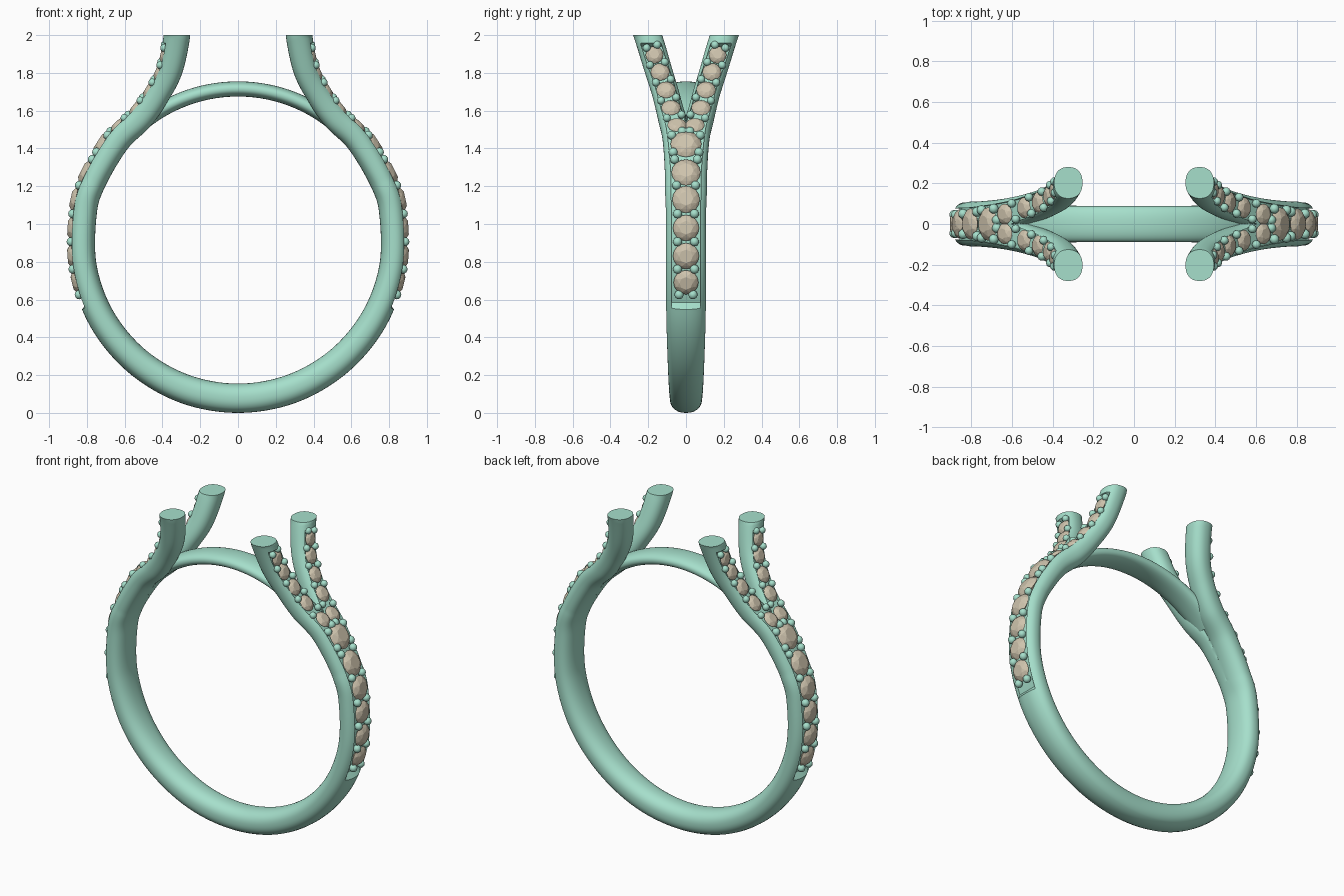
import bpy, bmesh, math
from mathutils import Vector, Matrix

if "Cube" in bpy.data.objects:
    bpy.data.objects.remove(bpy.data.objects["Cube"])

def material(name, col):
    m = bpy.data.materials.new(name)
    m.diffuse_color = (*col, 1)
    m.use_nodes = True
    m.node_tree.nodes["Principled BSDF"].inputs["Base Color"].default_value = m.diffuse_color
    return m

METAL = material("green_metal", (0.38, 0.74, 0.60))
STONE = material("tan_stone", (0.62, 0.55, 0.42))
CZ, RI = 0.915, 0.76            # finger hole centre height and radius
EXP = 2 / 2.3                   # superellipse power of the band section
GROOVE, FLOOR = 0.72, 0.45      # channel width and floor height ratios

def finish(name, bm, mat, axes, smooth=True):
    me = bpy.data.meshes.new(name)
    bm.to_mesh(me)
    bm.free()
    ob = bpy.data.objects.new(name, me)
    bpy.context.collection.objects.link(ob)
    me.materials.append(mat)
    bpy.ops.object.select_all(action='DESELECT')
    ob.select_set(True)
    bpy.context.view_layer.objects.active = ob
    if smooth:
        bpy.ops.object.shade_smooth_by_angle(angle=math.radians(35))
    if axes:
        mod = ob.modifiers.new("mirror", 'MIRROR')
        mod.use_axis = ('X' in axes, 'Y' in axes, False)
        mod.merge_threshold = 0.0004
    return ob

def loft(rings, cap_start=False, cap_end=True):
    bm = bmesh.new()
    vs = [[bm.verts.new(p) for p in r] for r in rings]
    n = len(vs[0])
    for a, b in zip(vs, vs[1:]):
        for j in range(n):
            k = (j + 1) % n
            bm.faces.new((a[j], a[k], b[k], b[j]))
    if cap_end:
        bm.faces.new(vs[-1])
    if cap_start:
        bm.faces.new(vs[0][::-1])
    return bm

def power(c):
    return math.copysign(abs(c) ** EXP, c)

# Path stations: x, z, radial half thickness, sideways centre, half width
stations = []
for deg, b, a in ((-110, .0775, .09), (-90, .0775, .085), (-70, .077, .09), (-50, .075, .097),
                  (-30, .073, .104), (-10, .07, .107), (10, .07, .107)):
    t = math.radians(deg)
    stations.append((math.cos(t) * (RI + b), CZ + math.sin(t) * (RI + b), b, 0, a))
stations += [(.768, 1.225, .07, 0, .110), (.642, 1.438, .07, .035, .088), (.515, 1.565, .07, .075, .075),
             (.425, 1.69, .067, .108, .073), (.36, 1.82, .068, .148, .075), (.323, 2.0, .07, .203, .077),
             (.315, 2.15, .07, .26, .077)]
LAST = len(stations) - 3

def path(s):
    """Smooth station values at parameter s in 0..LAST."""
    i = min(int(s), LAST - 1)
    t = s - i
    out = []
    for p, q, r, w in zip(*stations[i:i + 4]):
        out.append(0.5 * (2 * q + (r - p) * t + (2 * p - 5 * q + 4 * r - w) * t * t
                          + (3 * q - p - 3 * r + w) * t ** 3))
    out[3] = max(out[3], 0)
    return out

def frame(s):
    x, z, b, yc, a = path(s)
    p, q = path(max(s - .01, 0)), path(min(s + .01, LAST))
    t = Vector((q[0] - p[0], 0, q[1] - p[1])).normalized()
    n = Vector((t.z, 0, -t.x))
    if s <= 0:
        n = Vector((0, 0, -1))
    if s >= LAST:
        n = Vector((1, 0, 0))
    return Vector((x, 0, z)), n, b, yc, a

def band_ring(s):
    c, n, b, yc, a = frame(s)
    notch = .59 < c.z < 1.945
    tr = math.acos(GROOVE ** (1 / EXP))
    pts = []
    for i in range(33):
        t = tr - (math.pi + 2 * tr) * i / 32
        pts.append((a * power(math.cos(t)), b * power(math.sin(t))))
    for i in range(7):
        f = GROOVE * (i / 3 - 1)
        pts.append((a * f, b * (FLOOR if notch else (1 - abs(f) ** (2 / EXP)) ** (EXP / 2))))
    ring = []
    for v, u in pts:
        y = yc + v
        if y < 1e-5:            # halves meet on the centre plane
            y = 0
            if notch:
                u = min(u, b * FLOOR)
        ring.append(c + n * u + Vector((0, y, 0)))
    return ring

# Band with split shoulders: one quarter, mirrored twice
N = 150
bm = loft([band_ring(LAST * i / N) for i in range(N + 1)])
inner = [f for f in bm.faces if all(abs(v.co.y) < 1e-5 for v in f.verts)]
bmesh.ops.delete(bm, geom=inner, context='FACES')
bmesh.ops.remove_doubles(bm, verts=bm.verts, dist=1e-5)
finish("split_band", bm, METAL, 'XY')

# Bridge closing the finger hole between the shoulders
rings = []
for i in range(41):
    t = math.radians(47 + 86 * i / 40)
    n = Vector((math.cos(t), 0, math.sin(t)))
    rings.append([Vector((0, 0, CZ)) + n * (RI + .04 + .04 * power(math.sin(-k * math.tau / 32)))
                  + Vector((0, .088 * power(math.cos(k * math.tau / 32)), 0)) for k in range(32)])
finish("bridge", loft(rings, cap_start=True), METAL, '')

# Stones and beads sit on the channel, located by their visible height
def seat(z, lift):
    def height(s):
        c, n, b, _, _ = frame(s)
        return (c + n * b * lift).z
    s = min((2 + i * (LAST - 2) / 500 for i in range(500)), key=lambda q: abs(height(q) - z))
    c, n, b, yc, a = frame(s)
    return c + n * b * lift, n, yc

def add_stone(bm, z, r, centred):
    p, n, yc = seat(z, .76)
    if not centred:
        p.y = yc
    side = Vector((0, 1, 0))
    m = Matrix((side, n.cross(side), n)).transposed()
    pts = [Vector((0, 0, -.6 * r))]
    for count, rad, h, off in ((16, 1, 0, 0), (8, .82, .2, .5), (8, .52, .36, 0)):
        for k in range(count):
            t = (k + off) * math.tau / count
            pts.append(Vector((rad * r * math.cos(t), rad * r * math.sin(t), h * r)))
    bmesh.ops.convex_hull(bm, input=[bm.verts.new(p + m @ q) for q in pts])

def add_bead(bm, z, dy, r, centred):
    p, n, yc = seat(z, .82)
    p.y = dy if centred else yc + dy
    bmesh.ops.create_uvsphere(bm, u_segments=14, v_segments=8, radius=r,
                              matrix=Matrix.Translation(p))

side_row = [(.69, .066), (.83, .069), (.98, .069), (1.13, .073), (1.275, .077), (1.425, .082)]
arm_row = [(1.525, .051), (1.615, .051), (1.71, .051), (1.805, .05), (1.895, .047)]

bm = bmesh.new()
for z, r in side_row:
    add_stone(bm, z, r, True)
finish("side_stones", bm, STONE, 'X', False)

bm = bmesh.new()
for z, r in arm_row:
    add_stone(bm, z, r, False)
finish("shoulder_stones", bm, STONE, 'XY', False)

bm = bmesh.new()
for z, dy in ((.628, .037), (.76, .045), (.905, .045), (1.055, .045), (1.205, .05),
              (1.34, .06), (1.38, .068), (1.47, .075), (1.49, .02)):
    add_bead(bm, z, dy, .024, True)
finish("side_beads", bm, METAL, 'XY')

bm = bmesh.new()
for z in (1.57, 1.662, 1.757, 1.85, 1.94):
    for sgn in (-1, 1):
        add_bead(bm, z + .008 * sgn * -1, sgn * (.042 if z < 1.9 else .03), .021, False)
finish("shoulder_beads", bm, METAL, 'XY')
